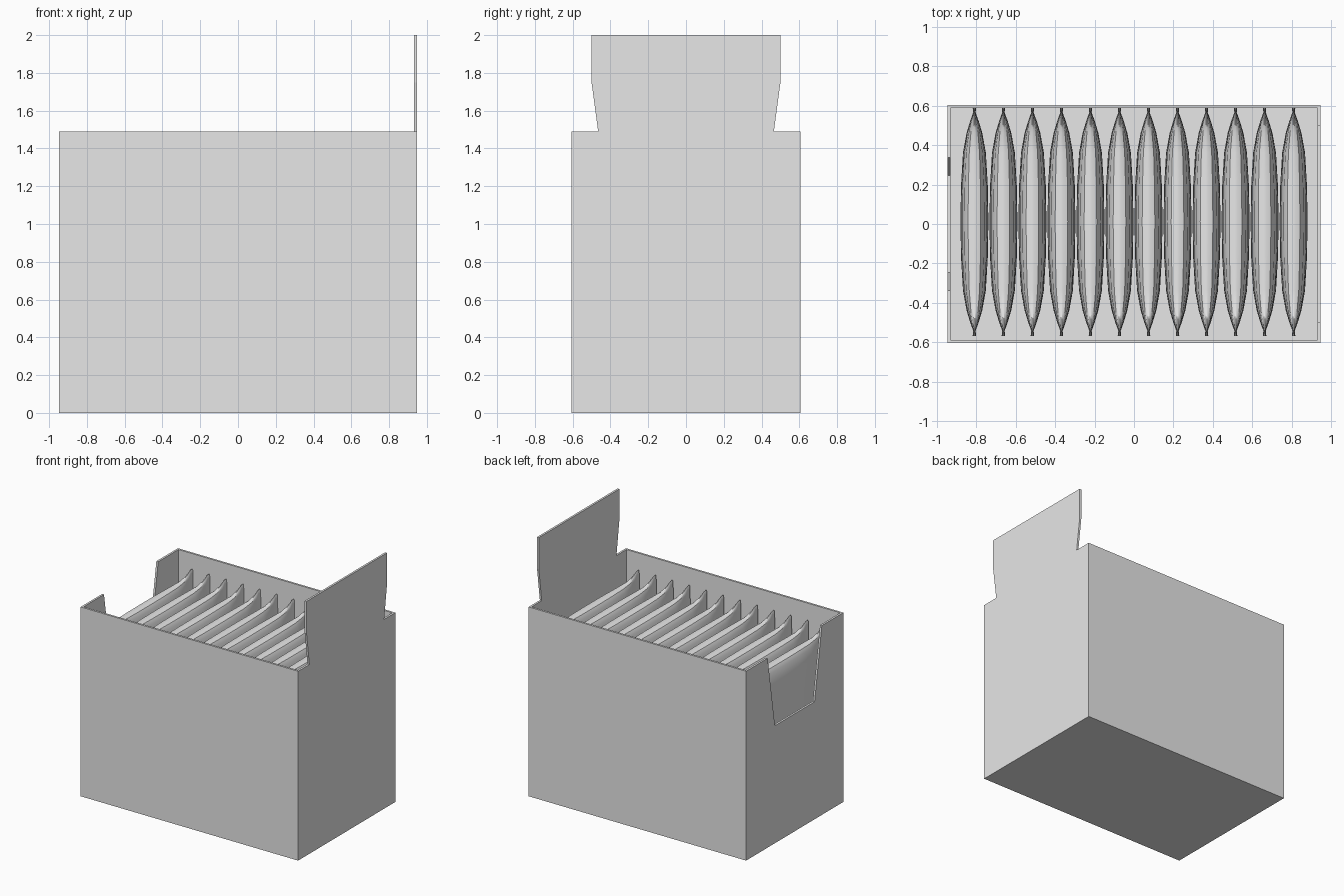
import bpy, bmesh, math

if "Cube" in bpy.data.objects:
    bpy.data.objects.remove(bpy.data.objects["Cube"], do_unlink=True)

mat = bpy.data.materials.new("light_grey")
mat.use_nodes = True
grey = (0.8, 0.8, 0.8, 1)
mat.diffuse_color = grey
mat.node_tree.nodes["Principled BSDF"].inputs["Base Color"].default_value = grey

HX, HY, H, T = 0.947, 0.605, 1.49, 0.016


def finish(bm, name):
    bmesh.ops.recalc_face_normals(bm, faces=bm.faces)
    mesh = bpy.data.meshes.new(name)
    bm.to_mesh(mesh)
    bm.free()
    mesh.materials.append(mat)
    obj = bpy.data.objects.new(name, mesh)
    bpy.context.collection.objects.link(obj)
    return obj


def plate(name, outline, x0, x1):
    """Extrude a (y, z) outline along x."""
    bm = bmesh.new()
    face = bm.faces.new([bm.verts.new((x0, y, z)) for y, z in outline])
    new = bmesh.ops.extrude_face_region(bm, geom=[face])["geom"]
    moved = [v for v in new if isinstance(v, bmesh.types.BMVert)]
    bmesh.ops.translate(bm, verts=moved, vec=(x1 - x0, 0, 0))
    return finish(bm, name)


def mirrored(half):
    """Complete an outline from its +y half, listed bottom to top."""
    return half + [(-y, z) for y, z in reversed(half)]


# Carton: floor and long walls
inner = HX - T
plate("floor", mirrored([(HY - T, 0), (HY - T, T)]), -inner, inner)
for name, s in (("front_wall", -1), ("back_wall", 1)):
    a, b = s * HY, s * (HY - T)
    plate(name, [(a, 0), (b, 0), (b, H), (a, H)], -inner, inner)

# End wall with the raised display panel
plate("panel_wall", mirrored([(HY, 0), (HY, H), (0.465, H), (0.5, 1.75), (0.5, 2)]), inner, HX)

# Opposite end wall with the dispensing cutout
plate("cutout_wall", mirrored([(HY, 0), (HY, H), (0.337, H), (0.247, 0.925)]), -HX, -inner)

# Pouch: stations along y as (y, half width, edge inset from seal height)
stations = [(-0.58, 0.009, 0), (-0.555, 0.006, 0), (-0.51, 0.022, 0.025),
            (-0.45, 0.040, 0.045), (-0.35, 0.058, 0.05), (-0.18, 0.068, 0.05),
            (0, 0.071, 0.05)]
stations += [(-y, w, d) for y, w, d in reversed(stations[:-1])]
# Quarter cross-section: width factor and drop below the top edge
quarter = [(0.12, 0), (0.45, 0.008), (0.72, 0.035), (0.9, 0.14), (0.97, 0.32), (1, 0.55)]
Z_LOW, Z_HIGH, Y_SHIFT = 0.02, 1.37, 0.012


def pouch(name, cx):
    bm = bmesh.new()
    rings = []
    for y, w, inset in stations:
        top, low = Z_HIGH - inset, Z_LOW + inset
        side = [(f * w, top - d) for f, d in quarter]
        side += [(f * w, low + d) for f, d in reversed(quarter)]
        loop = side + [(-x, z) for x, z in reversed(side)]
        rings.append([bm.verts.new((cx + x, y + Y_SHIFT, z)) for x, z in loop])
    n = len(rings[0])
    for a, b in zip(rings, rings[1:]):
        for i in range(n):
            j = (i + 1) % n
            bm.faces.new((a[i], a[j], b[j], b[i]))
    bm.faces.new(rings[0])
    bm.faces.new(rings[-1])
    return finish(bm, name)


# Row of pouches
pouches = [pouch(f"pouch_{i + 1}", (i - 5.5) * 0.1473) for i in range(12)]
bpy.ops.object.select_all(action='DESELECT')
for p in pouches:
    p.select_set(True)
bpy.context.view_layer.objects.active = pouches[0]
bpy.ops.object.shade_smooth_by_angle(angle=math.radians(35))
